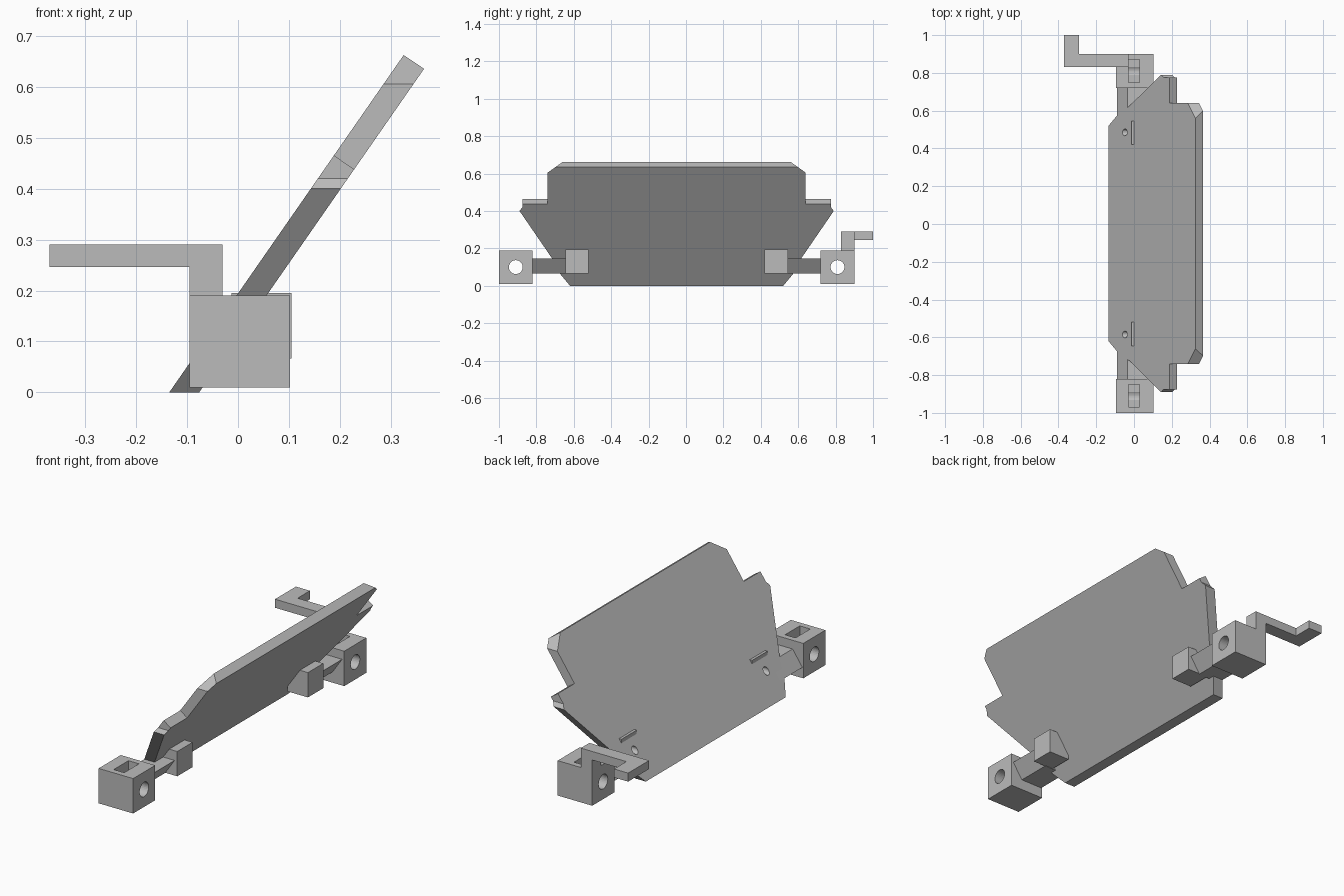
import bpy, bmesh, math
from mathutils import Matrix, Vector

if "Cube" in bpy.data.objects:
    bpy.data.objects.remove(bpy.data.objects["Cube"], do_unlink=True)

grey = bpy.data.materials.new("plain_grey")
grey.use_nodes = True
grey.diffuse_color = (0.5, 0.5, 0.5, 1)
grey.node_tree.nodes["Principled BSDF"].inputs["Base Color"].default_value = (0.5, 0.5, 0.5, 1)

MID_Y = -0.05     # symmetry plane of the paired parts
LEAN = 0.695      # plate run in x per unit of height


def finish(name, bm):
    bmesh.ops.recalc_face_normals(bm, faces=bm.faces)
    mesh = bpy.data.meshes.new(name)
    bm.to_mesh(mesh)
    bm.free()
    mesh.materials.append(grey)
    obj = bpy.data.objects.new(name, mesh)
    bpy.context.collection.objects.link(obj)
    return obj


def loft(name, ring_a, ring_b):
    """Solid between two matching outlines."""
    bm = bmesh.new()
    a = [bm.verts.new(p) for p in ring_a]
    b = [bm.verts.new(p) for p in ring_b]
    bm.faces.new(a)
    bm.faces.new(b)
    for i in range(len(a)):
        j = (i + 1) % len(a)
        bm.faces.new((a[i], a[j], b[j], b[i]))
    return finish(name, bm)


def box(name, x, y, z):
    ring = [(x[0], y[0]), (x[1], y[0]), (x[1], y[1]), (x[0], y[1])]
    return loft(name, [(*p, z[0]) for p in ring], [(*p, z[1]) for p in ring])


def rod_x(name, y, z, radius):
    bm = bmesh.new()
    place = Matrix.Translation((0, y, z)) @ Matrix.Rotation(math.pi / 2, 4, "Y")
    bmesh.ops.create_cone(bm, cap_ends=True, segments=32, radius1=radius,
                          radius2=radius, depth=0.6, matrix=place)
    return finish(name, bm)


def cut(obj, *cutters):
    bpy.context.view_layer.objects.active = obj
    for cutter in cutters:
        mod = obj.modifiers.new("cut", "BOOLEAN")
        mod.operation = "DIFFERENCE"
        mod.solver = "EXACT"
        mod.object = cutter
        bpy.ops.object.modifier_apply(modifier=mod.name)
        bpy.data.objects.remove(cutter, do_unlink=True)


# Leaning plate: half outline as (half width, height, back half width, square-cut end)
half = [(0.57, 0, 0.57, False), (0.62, 0.06, 0.62, False),
        (0.665, 0.145, 0.665, False), (0.84, 0.4, 0.84, False),
        (0.825, 0.42, 0.825, False), (0.825, 0.465, 0.825, True),
        (0.69, 0.465, 0.69, True), (0.69, 0.605, 0.69, False),
        (0.61, 0.662, 0.648, True)]
outline = [(1, p) for p in half] + [(-1, p) for p in reversed(half)]
upper, lower = [], []
for side, (w, z, back_w, square) in outline:
    x = -0.135 + LEAN * z
    upper.append((x, MID_Y + side * w, z))
    dx, dz = (0.04, -0.027) if square else (0.0588, 0)
    lower.append((x + dx, MID_Y + side * back_w, z + dz))
plate = loft("leaning_plate", upper, lower)
cut(plate, *[rod_x("pin_hole", MID_Y + s * 0.535, 0.125, 0.018) for s in (-1, 1)])

for side, label in ((-1, "front"), (1, "rear")):
    def span(inner, outer):
        return sorted((MID_Y + side * inner, MID_Y + side * outer))

    # Small lug behind the plate
    box(label + "_lug", (-0.013, 0.105), span(0.47, 0.595), (0.067, 0.195))

    # Slanted arm joining plate and end block
    profile = [(-0.09, 0.065), (0.035, 0.065), (0.09, 0.145), (-0.034, 0.145)]
    ya, yb = span(0.59, 0.77)
    loft(label + "_arm", [(x, ya, z) for x, z in profile],
         [(x, yb, z) for x, z in profile])

    # End block with cross bore and top slot
    block = box(label + "_end_block", (-0.095, 0.102), span(0.77, 0.95), (0.01, 0.19))
    cut(block, rod_x("bore", MID_Y + side * 0.86, 0.1, 0.037),
        box("slot", (-0.03, 0.03), span(0.8, 0.92), (0.07, 0.3)))

# Cranked lever on the rear end block
box("lever_post", (-0.095, -0.03), (0.83, 0.9), (0.19, 0.246))
box("lever_arm", (-0.37, -0.03), (0.83, 0.9), (0.246, 0.29))
box("lever_tip", (-0.37, -0.29), (0.9, 1.0), (0.246, 0.29))
